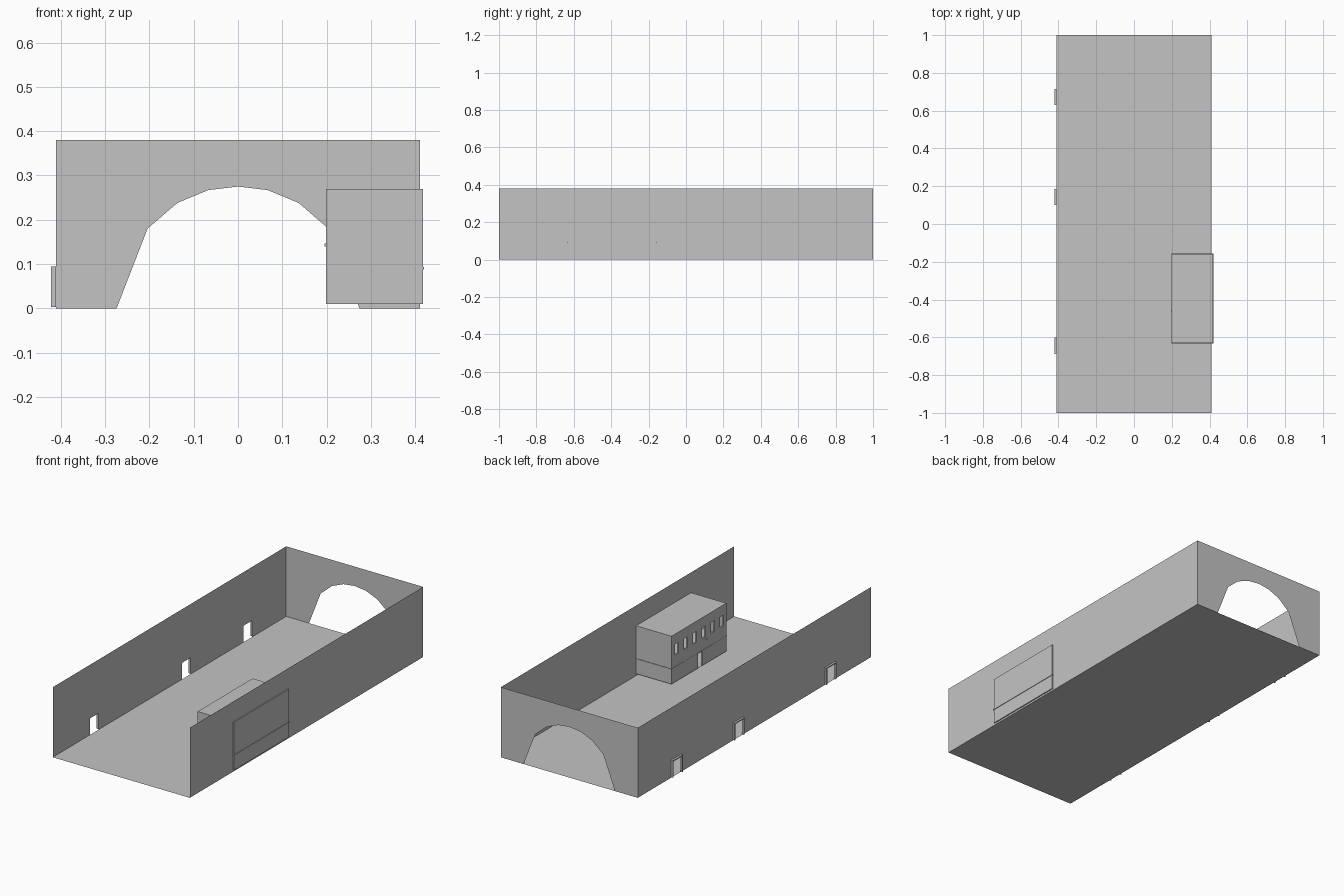
import bpy
import bmesh

cube = bpy.data.objects.get("Cube")
if cube:
    bpy.data.objects.remove(cube, do_unlink=True)

grey = bpy.data.materials.new("plain_grey")
grey.use_nodes = True
GREY = (0.55, 0.55, 0.55, 1)
grey.diffuse_color = GREY
grey.node_tree.nodes["Principled BSDF"].inputs["Base Color"].default_value = GREY


def finish(name, bm):
    mesh = bpy.data.meshes.new(name)
    bm.to_mesh(mesh)
    bm.free()
    mesh.materials.append(grey)
    obj = bpy.data.objects.new(name, mesh)
    bpy.context.collection.objects.link(obj)
    return obj


def panel(name, points):
    """A single flat sheet."""
    bm = bmesh.new()
    bm.faces.new([bm.verts.new(p) for p in points])
    return finish(name, bm)


def box(name, x, y, z):
    """A block spanning the given ranges."""
    bm = bmesh.new()
    bmesh.ops.create_cube(bm, size=1)
    for v in bm.verts:
        v.co = [a[0] + (c + 0.5) * (a[1] - a[0]) for c, a in zip(v.co, (x, y, z))]
    return finish(name, bm)


def pierced_wall(name, x, y, z, holes):
    """A sheet facing -x with rectangular holes (y0, y1, z0, z1)."""
    ys = sorted({*y, *[c for h in holes for c in h[:2]]})
    zs = sorted({*z, *[c for h in holes for c in h[2:]]})
    bm = bmesh.new()
    grid = {(a, b): bm.verts.new((x, a, b)) for a in ys for b in zs}
    for y0, y1 in zip(ys, ys[1:]):
        for z0, z1 in zip(zs, zs[1:]):
            my, mz = (y0 + y1) / 2, (z0 + z1) / 2
            if not any(h[0] < my < h[1] and h[2] < mz < h[3] for h in holes):
                bm.faces.new([grid[k] for k in ((y0, z0), (y0, z1), (y1, z1), (y1, z0))])
    bmesh.ops.delete(bm, geom=[v for v in bm.verts if not v.link_faces], context='VERTS')
    return finish(name, bm)


W, L, H = 0.411, 1.0, 0.38

# Hall floor and left side wall; the front end and the top stay open
panel("floor", [(-W, -L, 0), (W, -L, 0), (W, L, 0), (-W, L, 0)])
panel("left_wall", [(W, -L, 0), (W, L, 0), (W, L, H), (W, -L, H)])

# Back wall with a faceted arch
half_arch = [(0.274, 0), (0.204, 0.18), (0.137, 0.238), (0.067, 0.267)]
arch = [(-a, b) for a, b in half_arch] + [(0, 0.275)] + half_arch[::-1]
outline = [(-W, 0)] + arch + [(W, 0), (W, H), (-W, H)]
panel("back_wall", [(a, L, b) for a, b in outline])

# Right side wall with three framed doorways
doors = [-0.645, 0.143, 0.672]
R, T, TOP = 0.043, 0.006, 0.095
pierced_wall("right_wall", -W, (-L, L), (0, H),
             [(d - R + T, d + R - T, 0, TOP - T) for d in doors])
for d in doors:
    depth = (-0.422, -W)
    box("door_jamb", depth, (d - R, d - R + T), (0.003, TOP))
    box("door_jamb", depth, (d + R - T, d + R), (0.003, TOP))
    box("door_lintel", depth, (d - R + T, d + R - T), (TOP - T, TOP))

# Two-storey building: shell, middle floor and pierced facade
X0, X1, Y0, Y1, Z0, Z1 = 0.199, 0.417, -0.63, -0.16, 0.01, 0.27
panel("building_floor", [(X0, Y0, Z0), (X1, Y0, Z0), (X1, Y1, Z0), (X0, Y1, Z0)])
panel("building_roof", [(X0, Y0, Z1), (X1, Y0, Z1), (X1, Y1, Z1), (X0, Y1, Z1)])
panel("building_outer_wall", [(X1, Y0, Z0), (X1, Y1, Z0), (X1, Y1, Z1), (X1, Y0, Z1)])
panel("building_front_wall", [(X0, Y0, Z0), (X1, Y0, Z0), (X1, Y0, Z1), (X0, Y0, Z1)])
panel("building_back_wall", [(X1, Y1, Z0), (X0, Y1, Z0), (X0, Y1, Z1), (X1, Y1, Z1)])
box("middle_floor", (X0 - 0.001, X1 + 0.003), (Y0 - 0.003, Y1 + 0.003), (0.088, 0.093))

openings = [(-0.425, -0.385, Z0, 0.088)]
for i in range(6):
    c = -0.203 - i * 0.0775
    openings.append((c - 0.015, c + 0.015, 0.157, 0.215))
facade = pierced_wall("building_facade", X0, (Y0, Y1), (Z0, Z1), openings)
thick = facade.modifiers.new("wall_thickness", 'SOLIDIFY')
thick.thickness = 0.008
thick.offset = -1

# Small lamp on the facade
box("wall_lamp", (X0 - 0.004, X0), (-0.463, -0.457), (0.14, 0.146))
